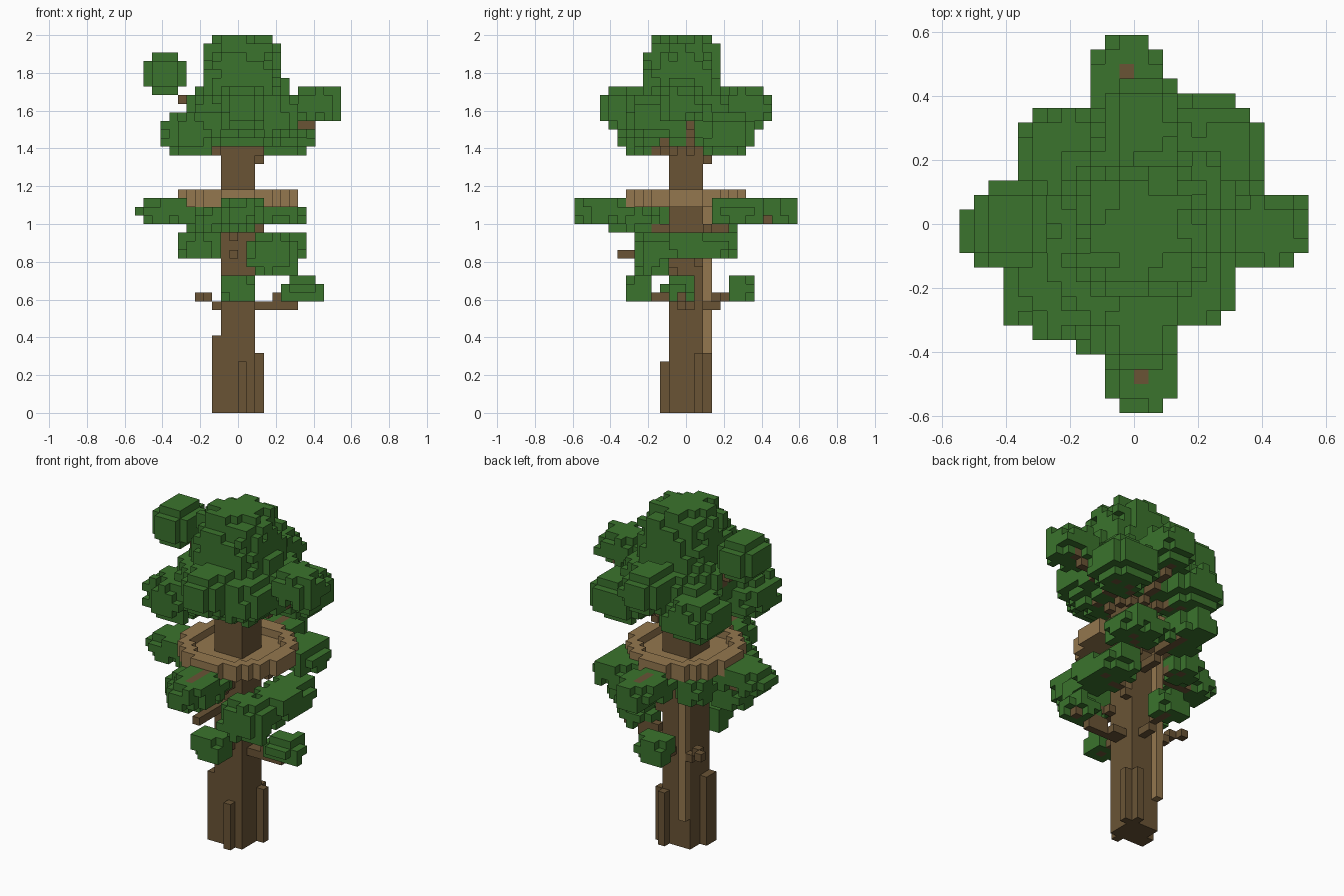
import bpy, bmesh, random
from mathutils import Vector
from itertools import product

cube = bpy.data.objects.get("Cube")
if cube:
    bpy.data.objects.remove(cube, do_unlink=True)

BLOCK = 1 / 22  # edge length of one block
HALF = Vector.Fill(3, 0.5)
SIDES = (-1, 1)
rng = random.Random(4)


def material(name, *rgb):
    mat = bpy.data.materials.new(name)
    mat.use_nodes = True
    mat.diffuse_color = (*rgb, 1)
    mat.node_tree.nodes["Principled BSDF"].inputs["Base Color"].default_value = (*rgb, 1)
    return mat


leaf_green = material("leaf green", 0.043, 0.172, 0.026)
dark_bark = material("dark bark", 0.142, 0.088, 0.036)
light_planks = material("light planks", 0.295, 0.185, 0.077)


def box(center, size):
    """All blocks inside a cuboid given by its center and size."""
    return set(product(*(range(round(c - s / 2), round(c + s / 2))
                         for c, s in zip(center, size))))


def line(start, end):
    """One-block-thick run of blocks between two points."""
    start, end = Vector(start), Vector(end)
    steps = int(max(abs(c) for c in end - start))
    return {tuple(round(c) for c in start.lerp(end, i / steps)) for i in range(steps + 1)}


def clump(center, size):
    """Rounded, ragged cluster of blocks."""
    cells = set()
    for cell in sorted(box(center, size)):
        reach = sum(abs(2 * (p + 0.5 - c) / s) ** 2.6 for p, c, s in zip(cell, center, size))
        if reach < 1.04 + rng.uniform(-0.24, 0.24):
            cells.add(cell)
    return cells


def build(name, cells, mat):
    """Turn a set of blocks into a mesh of its outer faces."""
    bm = bmesh.new()
    verts = {}

    def corner(point):
        key = tuple(round(c) for c in point)
        if key not in verts:
            verts[key] = bm.verts.new(point * BLOCK)
        return verts[key]

    for cell, axis, side in product(sorted(cells), range(3), SIDES):
        normal, across = Vector(), Vector()
        normal[axis] = side
        if tuple(round(c) for c in Vector(cell) + normal) in cells:
            continue
        across[axis - 1] = 1
        up = normal.cross(across)
        middle = Vector(cell) + HALF + normal / 2
        bm.faces.new([corner(middle + offset / 2) for offset in
                      (-across - up, across - up, across + up, up - across)])
    mesh = bpy.data.meshes.new(name)
    bm.to_mesh(mesh)
    bm.free()
    mesh.materials.append(mat)
    bpy.context.collection.objects.link(bpy.data.objects.new(name, mesh))


# Trunk with stepped roots around its foot
trunk = box((0, 0, 16.5), (4, 4, 33))
for x, y, width, height in ((-3, -2, 2, 9), (2, 1, 1, 7), (0, -3, 1, 6), (1, 2, 1, 7)):
    trunk |= {(x, y + i, z) for i in range(width) for z in range(height)}
build("trunk", trunk, dark_bark)

# Round lookout deck with a raised rim, and the pole behind the trunk
deck_floor, deck_top = 24, 25
deck = set()
for x, y in product(range(-7, 7), repeat=2):
    radius = Vector((x + 0.5, y + 0.5)).length
    if radius < 6.9 and (x, y, deck_floor) not in trunk:
        deck.add((x, y, deck_floor))
        if radius > 5.2:
            deck.add((x, y, deck_top))
build("deck", deck, light_planks)
build("back_pole", line((-2, 2, 4), (-2, 2, deck_floor - 1)), light_planks)

# Leaf clumps: name, center and size in blocks
clumps = []
for name, x, y in (("front", 0, -5.5), ("left", 7.5, -1), ("back", 0, 6.5)):
    clumps.append((f"low_{name}_leaves", (x, y, 14.5), (4.5, 3.5, 3)))
clumps += [
    ("lower_front_leaves", (4, -4, 18.5), (6, 4, 5)),
    ("lower_left_leaves", (5.5, 1.5, 19.5), (5, 9, 3)),
    ("lower_right_leaves", (-4.5, -3.5, 19.5), (5, 5, 3)),
    ("middle_left_leaves", (5, 6, 23.5), (6, 6, 3)),
    ("middle_right_leaves", (-8, -0.5, 23.5), (8, 5, 3)),
    ("middle_right_back_leaves", (-4, 4, 22.5), (4, 4, 3)),
    ("middle_front_underleaves", (-1.5, -6, 22.5), (7, 6, 3)),
    ("outer_left_leaves", (9, -0.5, 36), (6, 5, 4)),
    ("outer_right_leaves", (-8.5, 0, 39.5), (5, 6, 5)),
    ("canopy_front_right_leaves", (-5.5, -4.5, 32.5), (7, 7, 5)),
    ("canopy_front_left_leaves", (4, -3.5, 34.5), (6, 7, 5)),
    ("canopy_back_right_leaves", (-4.5, 4.5, 32.5), (7, 7, 5)),
    ("canopy_back_left_leaves", (5.5, 4.5, 32.5), (7, 7, 5)),
]
for name, side in zip(("front", "back"), SIDES):
    clumps.append((f"middle_{name}_leaves", (-side / 2, side * 9, 23.5), (5, 8, 3)))
    clumps.append((f"canopy_{name}_leaves", (0.5, side * 7, 35.5), (5, 6, 5)))

# Bare branch ends, then one branch from the trunk to the underside of each clump
fork_height = 29
branches = line((-5, 3, 13), (-2, 1, 12)) | line((-1, -8, 18), (-1, -2, 18))
branches |= line((2, -1, 12), (6, -1, 12))
branches |= line((0, -11, 24), (0, -8, 24)) | line((-1, 8, 24), (-1, 10, 24))
for name, center, size in clumps:
    bottom = round(center[2] - size[2] / 2)
    branches |= line((0, 0, min(bottom - 1, fork_height)), (center[0], center[1], bottom))
branches -= trunk | deck
build("branches", branches, dark_bark)

solid = trunk | branches | deck
for name, center, size in clumps:
    build(name, clump(center, size) - solid, leaf_green)

# Crown of stacked clumps that narrows towards the top
crown = set()
for middle, width, height in ((34.5, 13, 7), (37, 10, 8), (39.5, 9, 9), (42.5, 6.5, 3)):
    crown |= clump((0.5, -0.5, middle), (width, width, height))
build("crown_leaves", crown - solid, leaf_green)
